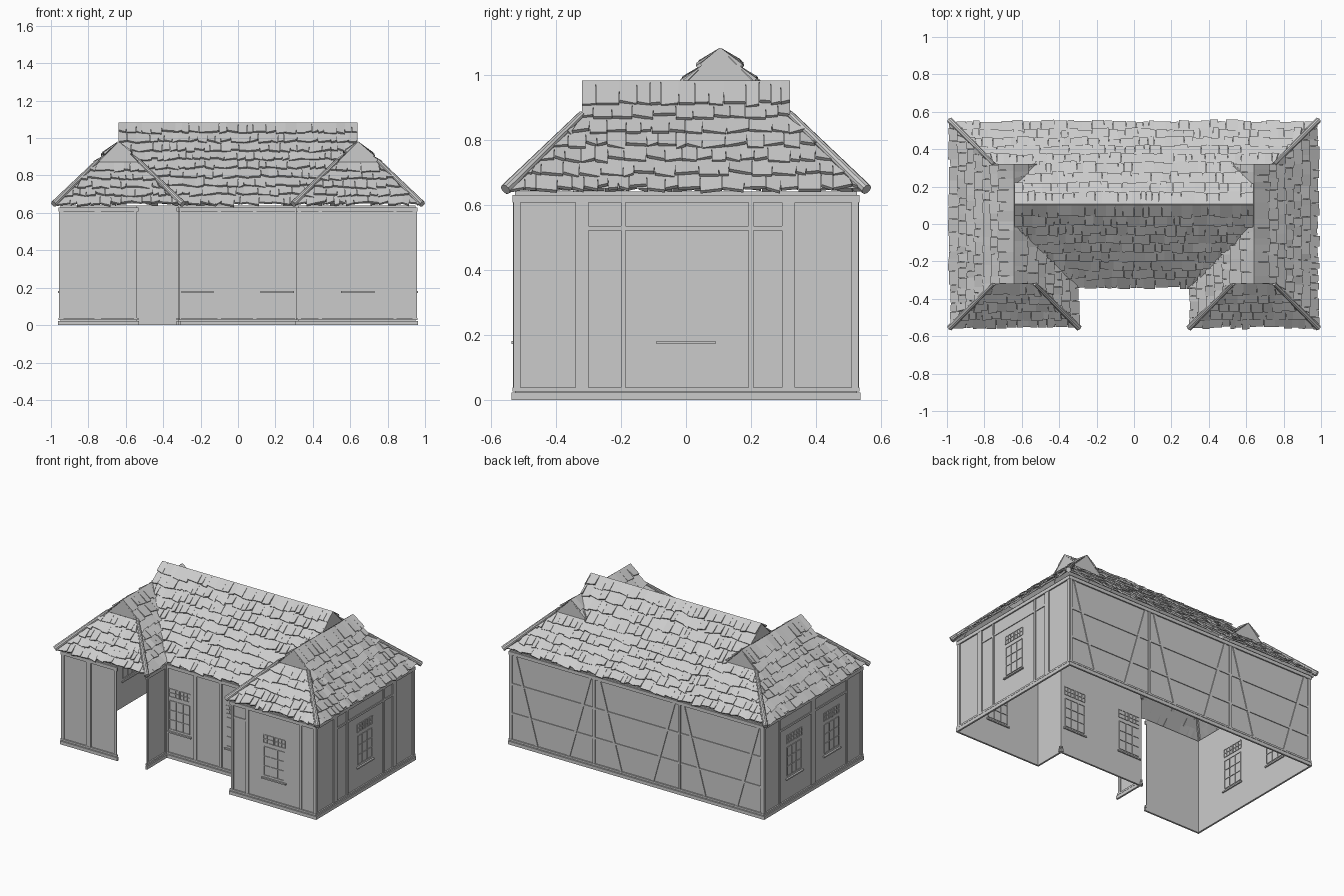
import bpy, bmesh, random
from mathutils import Vector, Matrix

random.seed(7)
if "Cube" in bpy.data.objects:
    bpy.data.objects.remove(bpy.data.objects["Cube"], do_unlink=True)

GREY = (0.6, 0.6, 0.6, 1)
mat = bpy.data.materials.new("plain grey")
mat.use_nodes = True
mat.diffuse_color = GREY
mat.node_tree.nodes["Principled BSDF"].inputs["Base Color"].default_value = GREY

parts = {}


def part(name):
    return parts.setdefault(name, bmesh.new())


def prism(name, place, outline, d0, d1):
    """Solid between two copies of an outline, at depths d0 and d1."""
    bm = part(name)
    low = [bm.verts.new(place(u, z, d0)) for u, z in outline]
    high = [bm.verts.new(place(u, z, d1)) for u, z in outline]
    bm.faces.new(low[::-1])
    bm.faces.new(high)
    for i in range(len(low)):
        j = (i + 1) % len(low)
        bm.faces.new((low[i], low[j], high[j], high[i]))


def bar(name, place, u0, u1, z0, z1, d0, d1):
    prism(name, place, [(u0, z0), (u1, z0), (u1, z1), (u0, z1)], d0, d1)


def sheet(name, points):
    bm = part(name)
    bm.faces.new([bm.verts.new(p) for p in points])


# ---------- walls, timber frame and windows ----------
WALL_TOP = 0.64


def window(place, c):
    # two small lights over a tall gridded sash, with a sill
    for a, b, z0, z1, rows in ((-.08, -.004, .415, .468, 2), (.004, .08, .415, .468, 2),
                               (-.076, .076, .195, .388, 3)):
        for k in range(4):
            u = c + a + (b - a) * k / 3
            bar("window_bars", place, u - .002, u + .002, z0, z1, -.004, .004)
        for k in range(rows + 1):
            z = z0 + (z1 - z0) * k / rows
            bar("window_bars", place, c + a, c + b, z - .002, z + .002, -.004, .004)
    bar("window_sills", place, c - .09, c + .09, .172, .181, -.008, .012)


def wall(axis, c, side, u0, u1, posts, windows=(), rails=()):
    def place(u, z, d):
        return (u, c + side * d, z) if axis == "x" else (c + side * d, u, z)
    sheet("wall_panels", [place(*p, 0) for p in ((u0, 0), (u1, 0), (u1, WALL_TOP), (u0, WALL_TOP))])
    bar("plinth", place, u0 - .01, u1 + .01, 0, .022, 0, .012)
    bar("plinth", place, u0 - .008, u1 + .008, .026, .038, 0, .009)
    bar("top_beams", place, u0 - .008, u1 + .008, .607, .63, 0, .009)
    for u, w in posts:
        bar("posts", place, u - w / 2, u + w / 2, .038, .61, 0, .007)
    for a, b, z in rails:
        bar("rails", place, a, b, z - .007, z + .007, 0, .005)
    for c0 in windows:
        window(place, c0)
    return place


side_posts = [(-.52, .022), (-.32, .04), (-.193, .015), (.2, .015), (.315, .04), (.52, .022)]
wall("y", .95, 1, -.525, .525, side_posts, [0], [(-.3, .3, .527)])
wall("y", -.95, -1, -.525, .525,
     [(-.52, .022), (-.36, .015), (0, .04), (.36, .015), (.52, .022)], [-.2, .2], [(-.36, .36, .527)])
wall("x", -.525, -1, .32, .95, [(.328, .016), (.44, .02), (.84, .015), (.942, .016)], [.64], [(.33, .44, .527)])
wall("x", -.525, -1, -.95, -.54, [(-.942, .016), (-.75, .035), (-.548, .016)])
wall("x", -.31, -1, -.32, .32, [(-.312, .016), (-.1, .02), (.09, .02), (.312, .016)], [-.22, .21])
for s in (1, -1):
    wall("y", s * .32, -s, -.525, -.31, [(-.515, .018), (-.32, .018)])

# back wall with braced bays
back = wall("x", .525, 1, -.95, .95, [(-.942, .018), (-.32, .018), (.32, .018), (.942, .018)],
            rails=[(-.94, .94, .21), (-.94, .94, .41)])
for c in (-.63, 0, .63):
    for s in (1, -1):
        top, foot = c + s * .28, c + s * .12
        prism("braces", back, [(top - .01, .607), (top + .01, .607), (foot + .01, .038), (foot - .01, .038)], 0, .006)

# ---------- roof ----------
EAVE, KNEE, WING, RIDGE = .65, .87, .98, 1.08


def slope(place, sections):
    """Tiled 45 degree slope; a section is (z top, z bottom, lo/hi at top, lo/hi at bottom, rows)."""
    bm = part("roof_tiles")
    for zt, zb, (lt, ht), (lb, hb), rows in sections:
        sheet("roof_deck", [place(lt, zt, 0), place(ht, zt, 0), place(hb, zb, 0), place(lb, zb, 0)])
        pitch = (zt - zb) / rows

        def clip(u, z):
            t = min(1, max(0, (zt - z) / (zt - zb)))
            return min(max(u, lt + (lb - lt) * t), ht + (hb - ht) * t)

        for r in range(rows):
            z0 = zt - r * pitch
            u, end = min(lt, lb), max(ht, hb)
            while u < end:
                w = random.uniform(.028, .075)
                z1 = z0 - pitch - random.uniform(0, .013)
                za = z0 - pitch
                a0, b0 = clip(u, z0), clip(u + w, z0)
                a1, b1 = clip(u + .001, za), clip(u + w - .001, za)
                u += w
                if b1 - a1 < .004 and b0 - a0 < .004:
                    continue
                lift, tilt = random.uniform(.011, .018), random.uniform(-.004, .004)
                corners = [(a0, z0, .003), (b0, z0, .003), (b1, z1 + tilt, lift + tilt), (a1, z1 - tilt, lift - tilt)]
                top = [bm.verts.new(place(*p)) for p in corners]
                low = [bm.verts.new(place(p[0], p[1], 0 if i < 2 else p[2] - .012))
                       for i, p in enumerate(corners)]
                bm.faces.new(top)
                bm.faces.new(low[::-1])
                for i in range(4):
                    j = (i + 1) % 4
                    bm.faces.new((low[i], low[j], top[j], top[i]))


def along_x(y, z_ref, s):
    return lambda u, z, d: (u, y + s * (z_ref - z + d * .7), z + d * .7)


def along_y(x, z_ref, s):
    return lambda u, z, d: (x + s * (z_ref - z + d * .7), u, z + d * .7)


def both(h):
    return (-h, h)


# main roof, front and back
EDGE = .64 + WING - EAVE
VALLEY = .64 - WING + EAVE
HIP = .32 + KNEE - EAVE
cap_rows = (RIDGE, WING, both(.64), both(.64), 2)
slope(along_x(.105, RIDGE, -1), [cap_rows, (WING, EAVE, both(.64), both(VALLEY), 7)])
slope(along_x(.105, RIDGE, 1), [cap_rows, (WING, KNEE, both(.64), both(.53), 2),
                                (KNEE, EAVE, both(.75), both(EDGE), 5)])

# wing roofs with their hips and gablets
for s in (1, -1):
    def span(a, b):
        return tuple(sorted((s * a, s * b)))

    slope(along_y(s * .64, WING, s), [(WING, .91, both(.32), both(.32), 1), (.91, KNEE, both(.32), both(.32), 1),
                                      (KNEE, EAVE, both(.32), both(HIP), 5)])
    inner = along_y(s * .64, WING, -s)
    slope(inner, [(WING, KNEE, (-.32, .005), (-.32, -.105), 2), (KNEE, EAVE, (-.32, -.105), (-HIP, -.325), 5)])
    slope(inner, [(WING, KNEE, (.205, .32), (.315, .32), 2)])
    slope(along_x(-.32, KNEE, -1), [(KNEE, EAVE, span(.53, .75), span(VALLEY, EDGE), 5)])
    for y in (-.318, .318):
        sheet("gablets", [(s * .75, y, KNEE), (s * .64, y, WING), (s * .53, y, KNEE)])
    sheet("gablets", [(s * .638, .005, WING), (s * .638, .205, WING), (s * .638, .105, RIDGE)])

    # round caps along the hips
    for x0, x1, y in ((.75, .985, 1), (.75, .985, -1), (.53, .295, -1)):
        a = Vector((s * x0, y * .32, .878))
        b = Vector((s * x1, y * .555, .647))
        turn = (b - a).to_track_quat("Z", "Y").to_matrix().to_4x4()
        bmesh.ops.create_cone(part("hip_caps"), cap_ends=True, segments=10, radius1=.011, radius2=.017,
                              depth=(b - a).length, matrix=Matrix.Translation((a + b) / 2) @ turn)

# ---------- objects ----------
for name, bm in parts.items():
    bmesh.ops.recalc_face_normals(bm, faces=bm.faces)
    mesh = bpy.data.meshes.new(name)
    bm.to_mesh(mesh)
    bm.free()
    mesh.materials.append(mat)
    bpy.context.collection.objects.link(bpy.data.objects.new(name, mesh))
